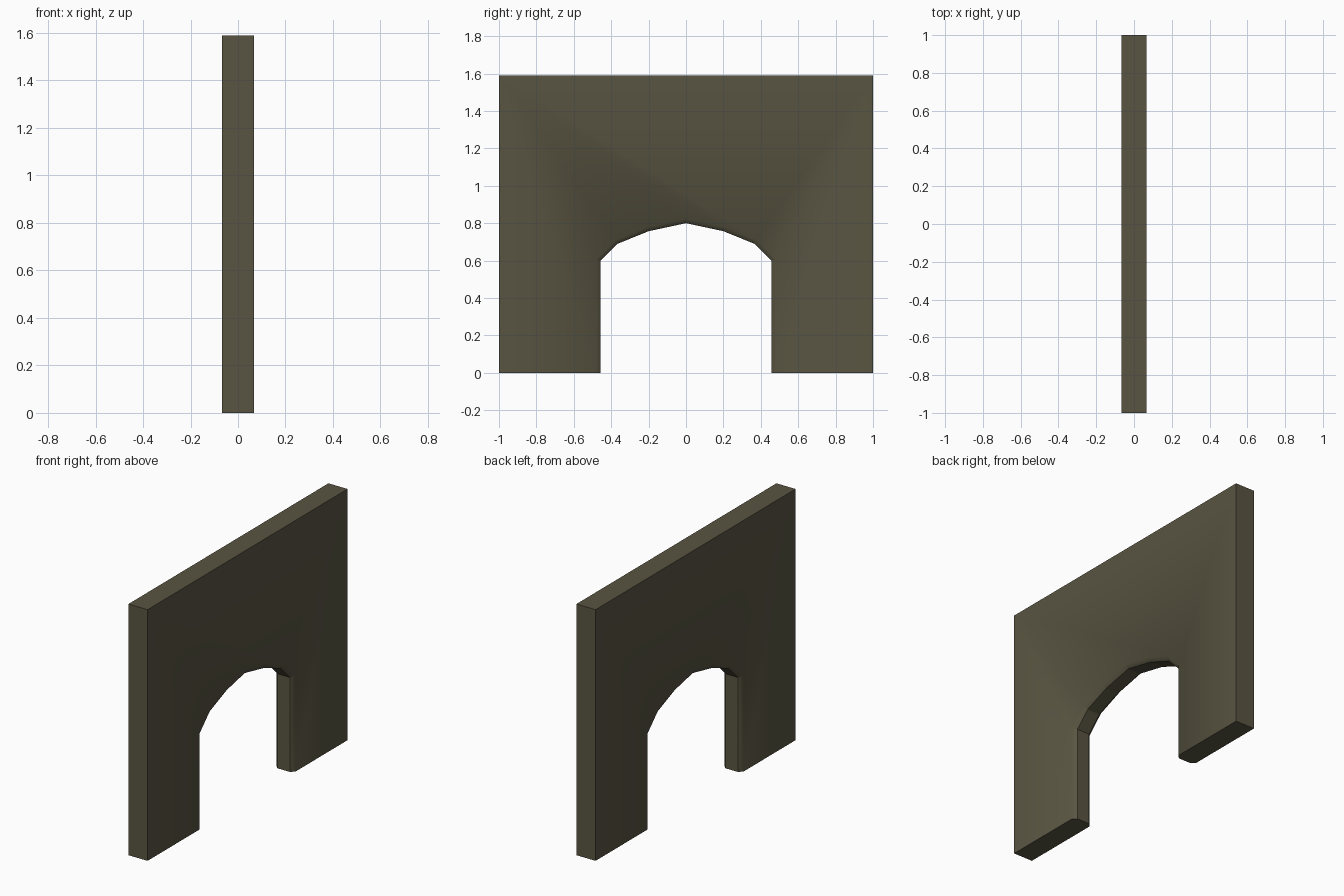
import bpy, bmesh
from mathutils import Vector

if "Cube" in bpy.data.objects:
    bpy.data.objects.remove(bpy.data.objects["Cube"])

HALF_T, HEIGHT, CHAMFER = 0.067, 1.59, 0.023

mat = bpy.data.materials.new("olive stone")
mat.diffuse_color = (0.100, 0.091, 0.055, 1)
mat.use_nodes = True
mat.node_tree.nodes["Principled BSDF"].inputs["Base Color"].default_value = mat.diffuse_color

# Opening outline (y, z), left foot to right foot
right = [(0.20, 0.757), (0.365, 0.69), (0.457, 0.598), (0.457, 0.0)]
arch = [Vector((-y, z)) for y, z in reversed(right)] + [Vector((0, 0.80))] + [Vector(p) for p in right]


def offset_path(path, d):
    """Mitred offset away from the opening."""
    out = []
    for i, p in enumerate(path):
        segs = [(path[j + 1] - path[j]).normalized() for j in (i - 1, i) if 0 <= j < len(path) - 1]
        normals = [Vector((-s.y, s.x)) for s in segs]
        n = sum(normals, Vector((0, 0))).normalized()
        out.append(p + n * d / n.dot(normals[0]))
    return out


wide = offset_path(arch, CHAMFER)
border = [Vector(p) for p in ((1, 0), (1, HEIGHT), (-1, HEIGHT), (-1, 0))]

bm = bmesh.new()


def ring(points, x):
    return [bm.verts.new((x, p.x, p.y)) for p in points]


sides = []
for s in (1, -1):
    outer = ring(border, s * HALF_T)
    lip = ring(wide, s * HALF_T)
    inner = ring(arch, s * (HALF_T - CHAMFER))
    bm.faces.new(outer + lip)                      # wall face
    for i in range(len(arch) - 1):                 # chamfer round the opening
        bm.faces.new((lip[i], lip[i + 1], inner[i + 1], inner[i]))
    sides.append((outer, lip, inner))

(o1, l1, i1), (o2, l2, i2) = sides
for i in range(3):                                 # ends and top
    bm.faces.new((o1[i], o1[i + 1], o2[i + 1], o2[i]))
for i in range(len(arch) - 1):                     # soffit and jambs
    bm.faces.new((i1[i], i1[i + 1], i2[i + 1], i2[i]))
bm.faces.new((o1[3], l1[0], i1[0], i2[0], l2[0], o2[3]))       # left foot
bm.faces.new((o1[0], l1[-1], i1[-1], i2[-1], l2[-1], o2[0]))   # right foot
bmesh.ops.recalc_face_normals(bm, faces=bm.faces)

# Smooth only the blend between wall face and chamfer
lips = set(l1 + l2)
for f in bm.faces:
    f.smooth = True
for e in bm.edges:
    e.smooth = e.verts[0] in lips and e.verts[1] in lips and e.verts[0].co.x * e.verts[1].co.x > 0

mesh = bpy.data.meshes.new("arched_wall")
bm.to_mesh(mesh)
bm.free()
mesh.materials.append(mat)
bpy.context.collection.objects.link(bpy.data.objects.new("arched_wall", mesh))
